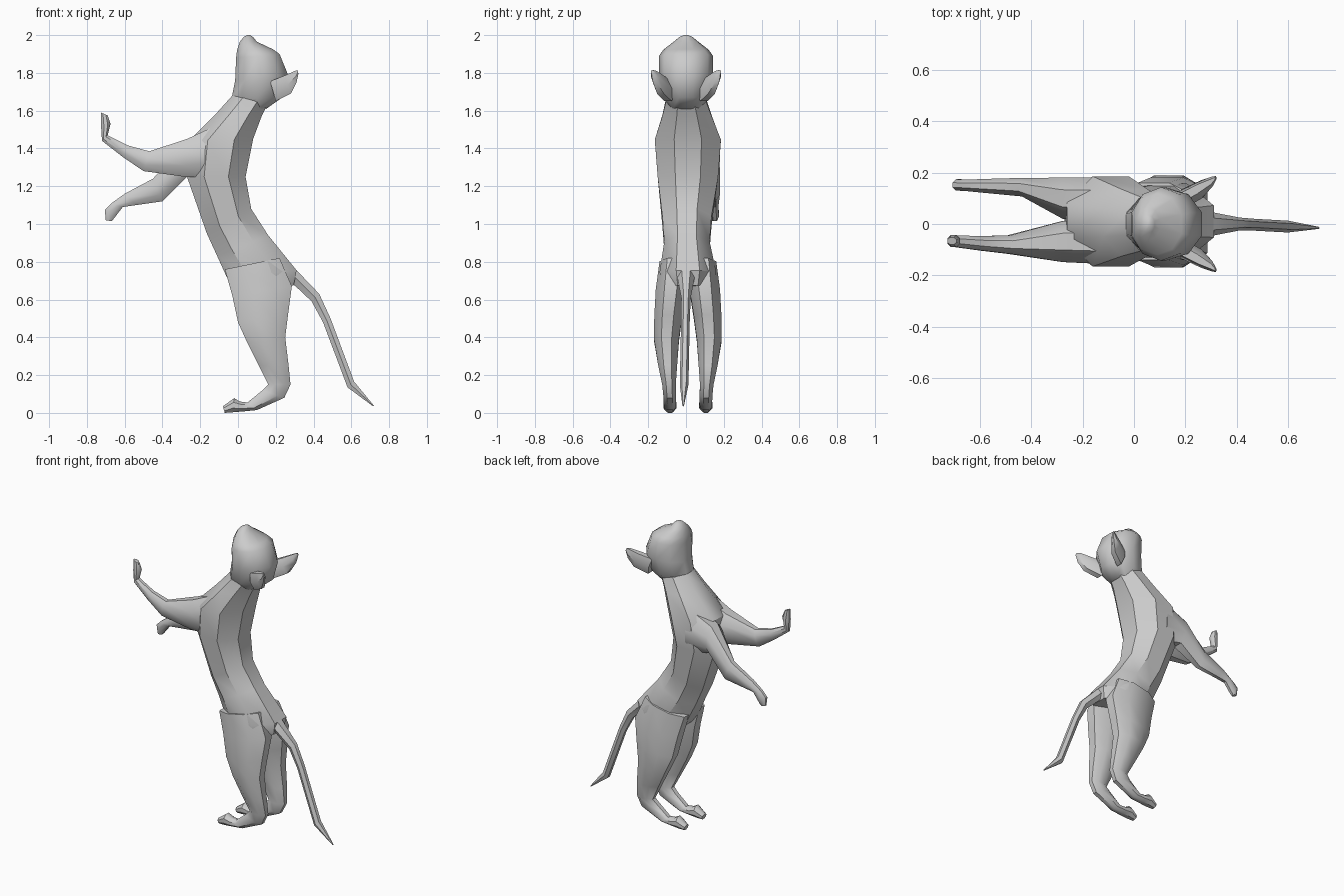
import bpy, bmesh, math


def loft(name, rows, n=8):
    """Skin rings; each row is front x, front z, back x, back z, centre y, half width."""
    bm = bmesh.new()
    rings = []
    k = 1 / math.cos(math.pi / n)
    for fx, fz, bx, bz, y, w in rows:
        ring = []
        for i in range(n):
            a = 2 * math.pi * (i + 0.5) / n
            c, s = math.cos(a) * k, math.sin(a) * (k if n % 4 == 0 else 1)
            ring.append(bm.verts.new(((fx + bx) / 2 + c * (bx - fx) / 2, y + s * w,
                                      (fz + bz) / 2 + c * (bz - fz) / 2)))
        rings.append(ring)
    for r, q in zip(rings, rings[1:]):
        for i in range(n):
            j = (i + 1) % n
            bm.faces.new((r[i], r[j], q[j], q[i]))
    bm.faces.new(rings[0])
    bm.faces.new(rings[-1])
    bmesh.ops.recalc_face_normals(bm, faces=bm.faces)
    me = bpy.data.meshes.new(name)
    bm.to_mesh(me)
    bm.free()
    ob = bpy.data.objects.new(name, me)
    bpy.context.collection.objects.link(ob)
    bpy.ops.object.select_all(action='DESELECT')
    ob.select_set(True)
    bpy.context.view_layer.objects.active = ob
    bpy.ops.object.shade_smooth_by_angle(angle=math.radians(40))
    return ob


def pair(name, rows, n, offset):
    """Loft a part and its mirror image across y."""
    loft(name + "_right", rows, n)
    loft(name + "_left", [r[:4] + (offset - r[4], r[5]) for r in rows], n)


# upright torso, neck to hips
loft("torso", [
    (-0.03, 1.68, 0.16, 1.64, 0.00, 0.105),
    (-0.12, 1.58, 0.125, 1.57, 0.005, 0.13),
    (-0.26, 1.44, 0.08, 1.45, 0.01, 0.175),
    (-0.27, 1.25, 0.04, 1.25, 0.01, 0.16),
    (-0.165, 0.95, 0.07, 1.08, 0.005, 0.13),
    (-0.11, 0.83, 0.16, 0.94, 0.005, 0.12),
    (-0.06, 0.72, 0.31, 0.755, 0.01, 0.15),
    (-0.02, 0.66, 0.295, 0.675, 0.01, 0.13)])

# head tipped back, nose pointing up
loft("head", [
    (0.03, 1.62, 0.15, 1.61, 0.0, 0.085),
    (-0.035, 1.66, 0.235, 1.67, 0.0, 0.12),
    (-0.015, 1.76, 0.265, 1.79, 0.0, 0.142),
    (-0.01, 1.88, 0.22, 1.90, 0.0, 0.143),
    (-0.005, 1.92, 0.185, 1.925, 0.0, 0.12),
    (0.01, 1.965, 0.10, 1.965, 0.0, 0.065),
    (0.03, 1.99, 0.08, 1.99, 0.0, 0.035),
    (0.05, 2.00, 0.065, 2.00, 0.0, 0.012)], 10)

# ears
pair("ear", [
    (0.17, 1.755, 0.20, 1.65, -0.095, 0.04),
    (0.245, 1.785, 0.28, 1.69, -0.135, 0.036),
    (0.30, 1.81, 0.31, 1.75, -0.165, 0.02),
    (0.315, 1.815, 0.32, 1.795, -0.178, 0.008)], 6, 0.0)

# raised foreleg
loft("raised_foreleg", [
    (-0.13, 1.25, -0.12, 1.52, -0.07, 0.085),
    (-0.28, 1.25, -0.27, 1.45, -0.068, 0.08),
    (-0.50, 1.28, -0.47, 1.385, -0.08, 0.036),
    (-0.61, 1.355, -0.58, 1.415, -0.075, 0.028),
    (-0.72, 1.44, -0.69, 1.47, -0.066, 0.022),
    (-0.725, 1.52, -0.675, 1.53, -0.066, 0.024),
    (-0.725, 1.59, -0.69, 1.575, -0.066, 0.014)])

# lowered foreleg
loft("lowered_foreleg", [
    (-0.12, 1.22, -0.12, 1.50, 0.095, 0.085),
    (-0.27, 1.25, -0.28, 1.43, 0.1, 0.08),
    (-0.40, 1.12, -0.45, 1.24, 0.143, 0.036),
    (-0.54, 1.10, -0.60, 1.16, 0.148, 0.027),
    (-0.61, 1.09, -0.67, 1.11, 0.15, 0.022),
    (-0.66, 1.025, -0.705, 1.075, 0.152, 0.022),
    (-0.67, 1.015, -0.70, 1.02, 0.152, 0.013)])

# hind legs with feet
pair("hind_leg", [
    (-0.07, 0.76, 0.22, 0.82, -0.07, 0.07),
    (-0.03, 0.62, 0.285, 0.67, -0.08, 0.08),
    (0.00, 0.48, 0.265, 0.52, -0.095, 0.073),
    (0.05, 0.37, 0.25, 0.40, -0.103, 0.066),
    (0.11, 0.25, 0.268, 0.25, -0.097, 0.05),
    (0.16, 0.15, 0.278, 0.15, -0.09, 0.036),
    (0.13, 0.12, 0.245, 0.08, -0.086, 0.034),
    (0.05, 0.055, 0.10, 0.015, -0.085, 0.032),
    (0.01, 0.06, 0.03, 0.008, -0.085, 0.034),
    (-0.02, 0.078, -0.03, 0.003, -0.085, 0.035),
    (-0.08, 0.035, -0.07, 0.0, -0.085, 0.022)], 8, 0.02)

# tail
loft("tail", [
    (0.22, 0.70, 0.24, 0.83, 0.0, 0.06),
    (0.30, 0.675, 0.315, 0.75, 0.0, 0.045),
    (0.39, 0.59, 0.43, 0.63, 0.0, 0.025),
    (0.45, 0.48, 0.49, 0.50, -0.003, 0.023),
    (0.58, 0.135, 0.615, 0.165, -0.01, 0.023),
    (0.715, 0.035, 0.72, 0.038, -0.015, 0.004)], 6)
